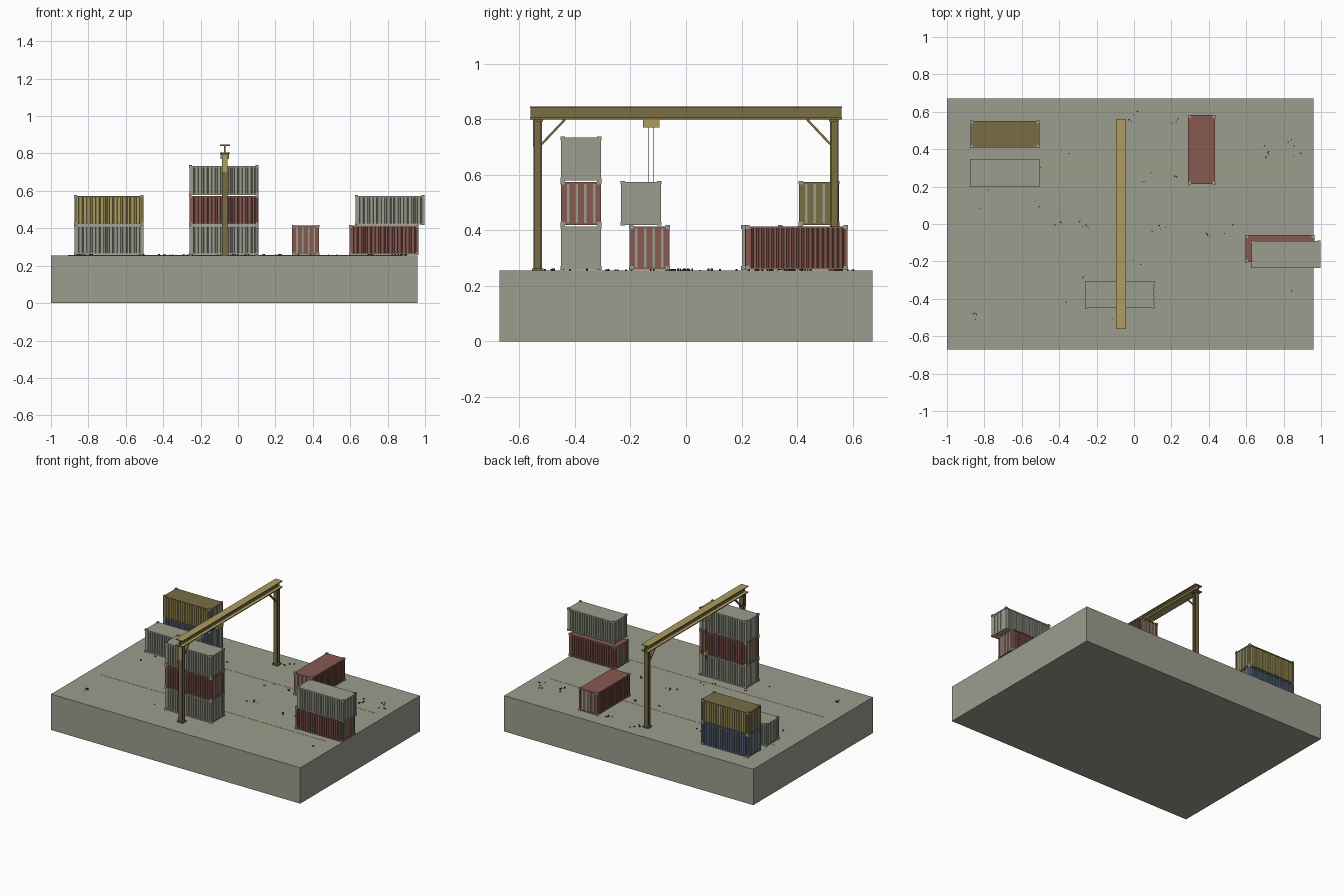
import bpy, bmesh, math, random
from mathutils import Vector, Matrix

cube = bpy.data.objects.get("Cube")
if cube:
    bpy.data.objects.remove(cube, do_unlink=True)

random.seed(7)


def material(name, r, g, b):
    m = bpy.data.materials.new(name)
    m.use_nodes = True
    m.diffuse_color = (r, g, b, 1)
    m.node_tree.nodes["Principled BSDF"].inputs["Base Color"].default_value = (r, g, b, 1)
    return m


GREY = material("weathered grey", 0.33, 0.34, 0.27)
RED = material("rust red", 0.24, 0.10, 0.08)
OLIVE = material("dark olive", 0.19, 0.155, 0.062)
YELLOW = material("faded yellow", 0.42, 0.34, 0.115)
BLUE = material("dull blue", 0.11, 0.15, 0.24)
DARK = material("dark rubble", 0.03, 0.03, 0.024)


def add_box(bm, center, size, slot=0, rot=None):
    """Append a box to a bmesh with one material slot."""
    mat = Matrix.Translation(center) @ (rot or Matrix()) @ Matrix.Diagonal((*size, 1))
    verts = bmesh.ops.create_cube(bm, size=1, matrix=mat)["verts"]
    for f in {f for v in verts for f in v.link_faces}:
        f.material_index = slot


def finish(bm, name, mats, location=(0, 0, 0), angle=0):
    bm.normal_update()
    me = bpy.data.meshes.new(name)
    bm.to_mesh(me)
    bm.free()
    for m in mats:
        me.materials.append(m)
    ob = bpy.data.objects.new(name, me)
    ob.location = location
    ob.rotation_euler.z = angle
    bpy.context.collection.objects.link(ob)
    return ob


def box(name, center, size, mat, rot=None):
    bm = bmesh.new()
    add_box(bm, center, size, 0, rot)
    return finish(bm, name, [mat])


# Ground slab
GROUND = 0.255
box("ground_slab", (-0.02, 0, GROUND / 2), (1.96, 1.344, GROUND), GREY)

# Painted lane lines
for name, y in (("back_lane_line", 0.29), ("front_lane_line", -0.243)):
    box(name, (-0.02, y, GROUND + 0.0005), (1.78, 0.006, 0.001), YELLOW)

# Shipping containers
L, W, H = 0.368, 0.144, 0.155
RIBS, DEPTH = 19, 0.006


def container(name, x, y, level, body, side=None, angle=0):
    bm = bmesh.new()
    hx, hy = L / 2, W / 2
    # Corrugated wall outline, extruded between the rails
    start = -hx + 0.012
    pitch = (L - 0.024) / RIBS
    edge = []
    for i in range(RIBS):
        a = start + i * pitch
        edge += [(a, 0), (a + pitch * 0.55, 0), (a + pitch * 0.65, DEPTH), (a + pitch * 0.9, DEPTH)]
    edge.append((hx - 0.012, 0))
    hw = hy - 0.002
    outline = [(px, d - hw) for px, d in edge] + [(-px, hw - d) for px, d in edge]
    wall = bm.faces.new([bm.verts.new((px, py, 0.006)) for px, py in outline])
    ext = bmesh.ops.extrude_face_region(bm, geom=[wall])["geom"]
    bmesh.ops.translate(bm, vec=(0, 0, H - 0.012),
                        verts=[g for g in ext if isinstance(g, bmesh.types.BMVert)])
    bmesh.ops.recalc_face_normals(bm, faces=bm.faces[:])
    for f in bm.faces:
        f.material_index = 1 if abs(f.normal.y) > 0.2 else 0
    # Roof, floor and end walls
    for z in (0.004, H - 0.004):
        add_box(bm, (0, 0, z), (L, W, 0.008))
    for s in (-1, 1):
        add_box(bm, (s * (hx - 0.008), 0, H / 2), (0.01, W - 0.01, H - 0.01))
        # Door bars
        for k in range(4):
            add_box(bm, (s * (hx - 0.002), (k - 1.5) * 0.031, H / 2), (0.005, 0.009, H - 0.014), 2)
        # Corner posts and castings
        for t in (-1, 1):
            add_box(bm, (s * (hx - 0.006), t * (hy - 0.006), H / 2), (0.012, 0.012, H - 0.01))
            for z in (0.005, H - 0.0025):
                add_box(bm, (s * (hx - 0.006), t * (hy - 0.006), z), (0.016, 0.016, 0.014), 2)
    finish(bm, name, [body, side or body, GREY], (x, y, GROUND + 0.004 + level * 0.16), angle)


container("center_container_bottom", -0.076, -0.378, 0, GREY)
container("center_container_middle", -0.076, -0.378, 1, RED)
container("center_container_top", -0.076, -0.378, 2, GREY)
container("left_stack_bottom", 0.78, -0.132, 0, RED)
container("left_stack_top", 0.812, -0.162, 1, GREY)
container("turned_container", 0.362, 0.398, 0, RED, angle=math.pi / 2)
container("back_stack_bottom", -0.69, 0.48, 0, BLUE)
container("back_stack_top", -0.69, 0.48, 1, OLIVE, YELLOW)
container("lone_container", -0.69, 0.273, 0, GREY)

# Gantry beam
GX, TOP, LOW = -0.07, 0.847, 0.80
bm = bmesh.new()
for z in (TOP - 0.003, LOW + 0.003):
    add_box(bm, (GX, 0, z), (0.055, 1.125, 0.006))
add_box(bm, (GX, 0, (TOP + LOW) / 2), (0.008, 1.12, TOP - LOW - 0.008))
bm.normal_update()
for f in bm.faces:
    f.material_index = 1 if abs(f.normal.z) > 0.5 else 0
finish(bm, "gantry_beam", [OLIVE, YELLOW])

# Gantry legs with foot plates and braces
for side, s in (("front", -1), ("back", 1)):
    bm = bmesh.new()
    y = s * 0.534
    mid, tall = (LOW + GROUND) / 2, LOW - GROUND
    for d in (-0.0125, 0.0125):
        add_box(bm, (GX, y + d, mid), (0.03, 0.005, tall))
    add_box(bm, (GX, y, mid), (0.008, 0.022, tall))
    add_box(bm, (GX, y, GROUND + 0.004), (0.046, 0.042, 0.008))
    add_box(bm, (GX, y, LOW - 0.004), (0.04, 0.036, 0.008))
    finish(bm, side + "_gantry_leg", [OLIVE])
    a, b = Vector((GX, s * 0.53, 0.70)), Vector((GX, s * 0.436, LOW))
    rot = (b - a).to_track_quat("Z", "Y").to_matrix().to_4x4()
    box(side + "_gantry_brace", (a + b) / 2, (0.012, 0.008, (b - a).length), OLIVE, rot)
box("leg_top_plate", (GX, -0.55, 0.75), (0.03, 0.003, 0.10), YELLOW)

# Trolley, hoist cables and hook block
TY = -0.125
box("trolley", (GX, TY, 0.785), (0.045, 0.06, 0.03), YELLOW)
for i, d in enumerate((-0.009, 0.009)):
    box("hoist_cable_%d" % (i + 1), (GX, TY + d, 0.655), (0.003, 0.003, 0.24), DARK)
box("hook_block", (GX, TY, 0.53), (0.018, 0.03, 0.03), YELLOW)
box("hook_shank", (GX, TY, 0.505), (0.006, 0.006, 0.025), OLIVE)
bpy.ops.mesh.primitive_torus_add(location=(GX, TY, 0.486), rotation=(0, math.pi / 2, 0),
                                 major_radius=0.009, minor_radius=0.003,
                                 major_segments=12, minor_segments=6)
hook = bpy.context.object
hook.name = "hook"
hook.data.materials.append(OLIVE)

# Scattered rubble
bm = bmesh.new()
for cluster in range(32):
    cx, cy = random.uniform(-0.92, 0.88), random.uniform(-0.6, 0.6)
    for i in range(random.randint(1, 4)):
        size = [random.uniform(0.003, 0.009) for k in range(3)]
        pos = (cx + random.uniform(-0.03, 0.03), cy + random.uniform(-0.03, 0.03), GROUND + size[2] * 0.4)
        add_box(bm, pos, size, 0, Matrix.Rotation(random.uniform(0, 3), 4, "Z"))
finish(bm, "rubble", [DARK])
